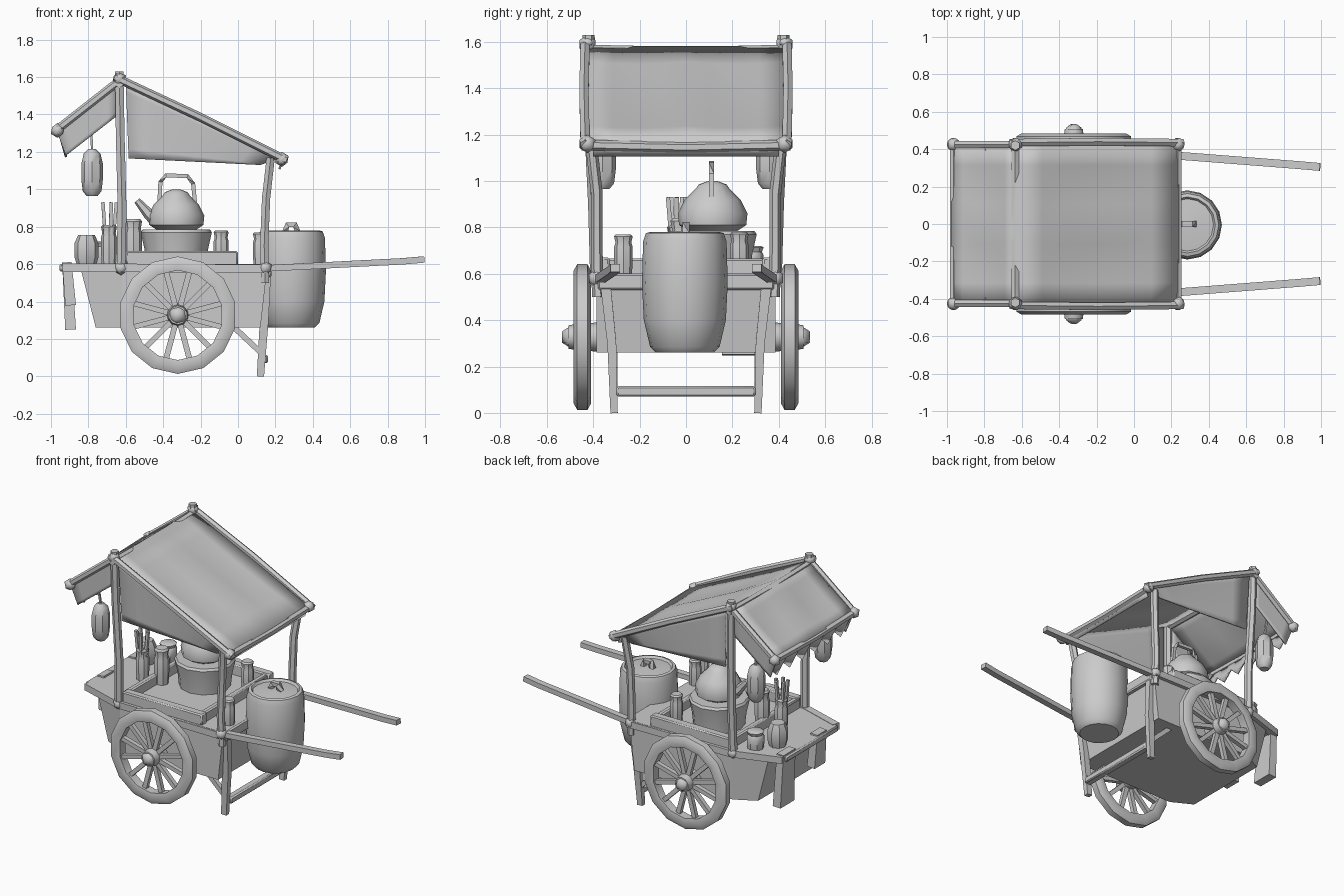
import bpy, bmesh, math
from mathutils import Vector, Matrix

if "Cube" in bpy.data.objects:
    bpy.data.objects.remove(bpy.data.objects["Cube"])

GREY = (0.6, 0.6, 0.6, 1)
mat = bpy.data.materials.new("plain grey")
mat.use_nodes = True
mat.diffuse_color = GREY
mat.node_tree.nodes["Principled BSDF"].inputs["Base Color"].default_value = GREY


def finish(name, bm, angle=40):
    bmesh.ops.recalc_face_normals(bm, faces=bm.faces)
    me = bpy.data.meshes.new(name)
    bm.to_mesh(me)
    bm.free()
    me.materials.append(mat)
    me.shade_smooth()
    me.set_sharp_from_angle(angle=math.radians(angle))
    ob = bpy.data.objects.new(name, me)
    bpy.context.collection.objects.link(ob)
    return ob


def skin(bm, rings, closed=False):
    """Join equal rings of vertices; cap the ends or close the loop."""
    n = len(rings[0])
    pairs = list(zip(rings, rings[1:])) + ([(rings[-1], rings[0])] if closed else [])
    for a, b in pairs:
        for i in range(n):
            bm.faces.new((a[i], a[(i + 1) % n], b[(i + 1) % n], b[i]))
    if not closed:
        bm.faces.new(rings[0])
        bm.faces.new(rings[-1])


def sweep(name, pts, w, h=None, sides=4, end=1.0):
    """Bar of width w and height h along a path, tapering to end."""
    h, pts = h or w, [Vector(p) for p in pts]
    bm, rings = bmesh.new(), []
    grow = 1 / math.cos(math.pi / sides) / 2
    for k, p in enumerate(pts):
        t = (pts[min(k + 1, len(pts) - 1)] - pts[max(k - 1, 0)]).normalized()
        up = Vector((0, 1, 0)) if abs(t.z) > 0.9 else Vector((0, 0, 1))
        a = t.cross(up).normalized()
        b = a.cross(t)
        s = grow * (1 + (end - 1) * k / (len(pts) - 1))
        angles = [(i + 0.5) * math.tau / sides for i in range(sides)]
        rings.append([bm.verts.new(p + a * w * s * math.cos(q) + b * h * s * math.sin(q))
                      for q in angles])
    skin(bm, rings)
    return finish(name, bm)


def lathe(name, profile, loc, sides=12):
    """Turned shape from (radius, height) points."""
    bm = bmesh.new()
    rings = [[bm.verts.new((loc[0] + r * math.cos(i * math.tau / sides),
                            loc[1] + r * math.sin(i * math.tau / sides), loc[2] + z))
              for i in range(sides)] for r, z in profile]
    skin(bm, rings)
    return finish(name, bm)


def hull(name, sections, low, high):
    """Block from (top x, bottom x, half width) cross-sections."""
    bm = bmesh.new()
    skin(bm, [[bm.verts.new(p) for p in ((xt, -w, high), (xt, w, high), (xb, w, low), (xb, -w, low))]
              for xt, xb, w in sections])
    return finish(name, bm, 20)


def box(name, lo, hi, bevel=0.008):
    lo, hi = Vector(lo), Vector(hi)
    bm = bmesh.new()
    bmesh.ops.create_cube(bm, size=1)
    bmesh.ops.scale(bm, vec=hi - lo, verts=bm.verts)
    bmesh.ops.translate(bm, vec=(lo + hi) / 2, verts=bm.verts)
    bmesh.ops.bevel(bm, geom=bm.edges[:], offset=bevel, segments=1, affect='EDGES')
    return finish(name, bm)


def knob(name, loc, r):
    bm = bmesh.new()
    bmesh.ops.create_icosphere(bm, subdivisions=1, radius=r, matrix=Matrix.Translation(loc))
    return finish(name, bm, 60)


def cloth(name, shape, nu=6, nv=8, thick=0.012):
    """Thin sheet from shape(u, v)."""
    bm = bmesh.new()
    g = [[bm.verts.new(shape(i / nu, j / nv)) for j in range(nv + 1)] for i in range(nu + 1)]
    for i in range(nu):
        for j in range(nv):
            bm.faces.new((g[i][j], g[i + 1][j], g[i + 1][j + 1], g[i][j + 1]))
    ob = finish(name, bm, 60)
    ob.modifiers.new("thickness", 'SOLIDIFY').thickness = thick
    return ob


def lerp(a, b, t):
    return Vector(a).lerp(Vector(b), t)


# Cart body and counter, both narrowing towards the serving end
hull("cart_body", [(-0.84, -0.76, 0.31), (-0.62, -0.62, 0.385), (0.155, 0.12, 0.385)], 0.26, 0.57)
hull("counter_top", [(-0.93, -0.92, 0.3), (-0.62, -0.62, 0.4), (0.16, 0.16, 0.4)], 0.565, 0.6)
box("end_rail", (-0.955, -0.28, 0.56), (-0.91, 0.28, 0.6))
box("front_end_rail", (0.12, -0.38, 0.53), (0.18, 0.38, 0.6))
box("leg_crossbar", (0.11, -0.3, 0.07), (0.16, 0.3, 0.115))

# Raised tray on the counter
for s in (-1, 1):
    box("tray_side", (-0.6, s * 0.36 - 0.03, 0.59), (0, s * 0.36 + 0.03, 0.67))
for x in (-0.59, -0.03):
    box("tray_end", (x - 0.02, -0.36, 0.59), (x + 0.02, 0.36, 0.665))

# Everything that stands on both sides of the cart
for s in (-1, 1):
    # wheel rim, hub and spokes
    c = Vector((-0.322, s * 0.447, 0.327))
    bm = bmesh.new()
    section = [(0.24, -0.03), (0.285, -0.038), (0.314, -0.022),
               (0.314, 0.022), (0.285, 0.038), (0.24, 0.03)]
    rings = []
    for i in range(14):
        q = (i + 0.5) * math.tau / 14
        rings.append([bm.verts.new(c + Vector((r * math.cos(q), w, r * math.sin(q))))
                      for r, w in section])
    skin(bm, rings, closed=True)
    finish("wheel_rim", bm, 50)
    sweep("wheel_hub", [c + Vector((0, s * d, 0)) for d in (-0.07, 0.02, 0.06)], 0.12, sides=10, end=0.8)
    knob("hub_cap", c + Vector((0, s * 0.04, 0)), 0.055)
    for i in range(12):
        q = (i + 0.5) * math.tau / 12
        d = Vector((math.cos(q), 0, math.sin(q)))
        sweep("wheel_spoke", [c + d * 0.04, c + d * 0.26], 0.03, 0.028)

    # handles, side rails, legs and braces
    sweep("handle", [(0.1, s * 0.375, 0.575), (0.3, s * 0.36, 0.585), (0.88, s * 0.315, 0.615),
                     (0.995, s * 0.305, 0.625)], 0.042, 0.034)
    sweep("side_rail", [(-0.93, s * 0.285, 0.58), (-0.62, s * 0.385, 0.58), (0.16, s * 0.385, 0.575)],
          0.05, 0.045)
    sweep("leg", [(0.15, s * 0.35, 0.58), (0.14, s * 0.32, 0.3), (0.12, s * 0.31, 0)], 0.055, 0.045, end=0.7)
    sweep("leg_brace", [(-0.03, s * 0.31, 0.27), (0.13, s * 0.31, 0.12)], 0.03)

    # bent posts and roof poles
    sweep("ridge_post", [(-0.625, s * 0.385, 0.56), (-0.62, s * 0.395, 0.9), (-0.63, s * 0.415, 1.3),
                         (-0.635, s * 0.42, 1.63)], 0.048, sides=6, end=0.95)
    sweep("eave_post", [(0.145, s * 0.38, 0.5), (0.14, s * 0.385, 0.7), (0.15, s * 0.385, 0.95),
                        (0.175, s * 0.41, 1.17)], 0.044, sides=6)
    sweep("long_rafter", [(-0.66, s * 0.435, 1.6), (-0.2, s * 0.44, 1.385),
                          (0.26, s * 0.435, 1.155)], 0.04, sides=6)
    sweep("short_rafter", [(-0.61, s * 0.425, 1.6), (-0.98, s * 0.425, 1.31)], 0.038, sides=6)
    for x, z in ((-0.635, 1.59), (0.235, 1.16), (-0.965, 1.315), (-0.625, 0.58), (0.145, 0.58)):
        knob("rope_lashing", (x, s * (0.425 if z > 1 else 0.385), z), 0.04)

    # cloth sides hanging under the rafters
    cloth("long_side_cloth", lambda u, v: lerp(
        lerp((-0.6, s * 0.43, 1.57), (0.22, s * 0.43, 1.165), u),
        lerp((-0.585, s * 0.415, 1.165), (0.12, s * 0.41, 1.13), u), v))
    cloth("short_side_cloth", lambda u, v: lerp(
        lerp((-0.64, s * 0.42, 1.58), (-0.97, s * 0.42, 1.315), u),
        lerp((-0.65, s * 0.41, 1.39), (-0.92, s * 0.41, 1.18), u), v))

    # hanging lantern
    lathe("lantern", [(0.03, 0), (0.05, 0.025), (0.058, 0.09), (0.058, 0.17), (0.045, 0.225),
                      (0.02, 0.25)], (-0.78, s * 0.36, 0.965), 8)
    sweep("lantern_cord", [(-0.78, s * 0.36, 1.2), (-0.79, s * 0.4, 1.46)], 0.012)

# Cross poles of the roof
for x, z in ((-0.635, 1.565), (0.235, 1.155), (-0.965, 1.315)):
    sweep("cross_pole", [(x, -0.45, z), (x, 0, z - 0.01), (x, 0.45, z)], 0.04, sides=6)


# Roof sheets, sagging slightly on each side of a middle crease
def sheet(a, b, sag):
    def shape(u, v):
        p = lerp(a, b, u)
        dip = math.sin(math.pi * u) * abs(math.sin(math.tau * v))
        return (p.x, (v - 0.5) * 0.84, p.z - sag * dip)
    return shape


cloth("long_roof_sheet", sheet((-0.635, 0, 1.583), (0.24, 0, 1.17), 0.02))
cloth("short_roof_sheet", sheet((-0.635, 0, 1.583), (-0.975, 0, 1.325), 0.02))
cloth("front_valance", lambda u, v: (0.235 - 0.02 * u, (v - 0.5) * 0.8, 1.16 - 0.05 * u), 1)
# ragged strip with pointed flaps
cloth("back_valance", lambda u, v: (-0.965 + 0.04 * u, (v - 0.5) * 0.82,
      1.31 - u * (0.14 if round(v * 12) % 2 else 0.08)), 1, 12)

# Barrel with lid
lathe("barrel", [(0.125, 0.26), (0.15, 0.285), (0.177, 0.4), (0.185, 0.56), (0.18, 0.74), (0.168, 0.775),
                 (0.15, 0.78), (0.14, 0.765), (0.03, 0.775)], (0.285, -0.005, 0), 16)
sweep("lid_grip", [(0.25, 0, 0.77), (0.265, 0, 0.81), (0.305, 0, 0.81), (0.32, 0, 0.77)], 0.03)

# Stove and kettle
hob = (-0.33, 0.115, 0)
lathe("stove", [(0.16, 0.59), (0.17, 0.68), (0.19, 0.77), (0.18, 0.785), (0.12, 0.785)], hob, 12)
lathe("kettle", [(0.1, 0.78), (0.145, 0.81), (0.15, 0.86), (0.12, 0.92), (0.07, 0.97), (0.06, 0.985),
                 (0.02, 1.0)], hob, 12)
sweep("kettle_spout", [(-0.44, 0.11, 0.84), (-0.48, 0.11, 0.87), (-0.54, 0.11, 0.94)], 0.07, sides=6, end=0.45)
sweep("kettle_handle", [(-0.42, 0.11, 0.93), (-0.415, 0.11, 1.04), (-0.385, 0.11, 1.075),
                        (-0.27, 0.11, 1.07), (-0.24, 0.11, 1.03), (-0.23, 0.11, 0.93)], 0.022)

# Jars, cups and bottles on the counter
for name, x, y, r, z in (("cup", -0.56, -0.02, 0.047, 0.84), ("bottle", 0.12, -0.27, 0.04, 0.77),
                         ("bottle", -0.09, 0.23, 0.04, 0.78), ("stick_jar", -0.69, -0.04, 0.042, 0.81),
                         ("jar", -0.72, 0.28, 0.055, 0.72)):
    h = z - 0.59
    lathe(name, [(r * 0.9, 0), (r, h * 0.3), (r, h * 0.7), (r * 0.85, h * 0.8), (r, h * 0.95),
                 (r * 0.8, h)], (x, y, 0.59), 8)
lathe("round_pot", [(0.05, 0), (0.065, 0.05), (0.065, 0.12), (0.045, 0.165)], (-0.81, 0.17, 0.59), 8)
for i in range(5):
    dx, dy = 0.02 * math.cos(i * 1.26), 0.02 * math.sin(i * 1.26)
    sweep("stick", [(-0.69 + dx, -0.04 + dy, 0.7), (-0.69 + 2 * dx, -0.04 + 2 * dy, 0.93)], 0.018)

# Cloths hanging over the end rail
for name, y, w, low in (("long_towel", 0.23, 0.13, 0.25), ("short_towel", -0.12, 0.1, 0.38)):
    sweep(name, [(-0.915, y, 0.61), (-0.895, y, low)], 0.05, w, end=1.15)
